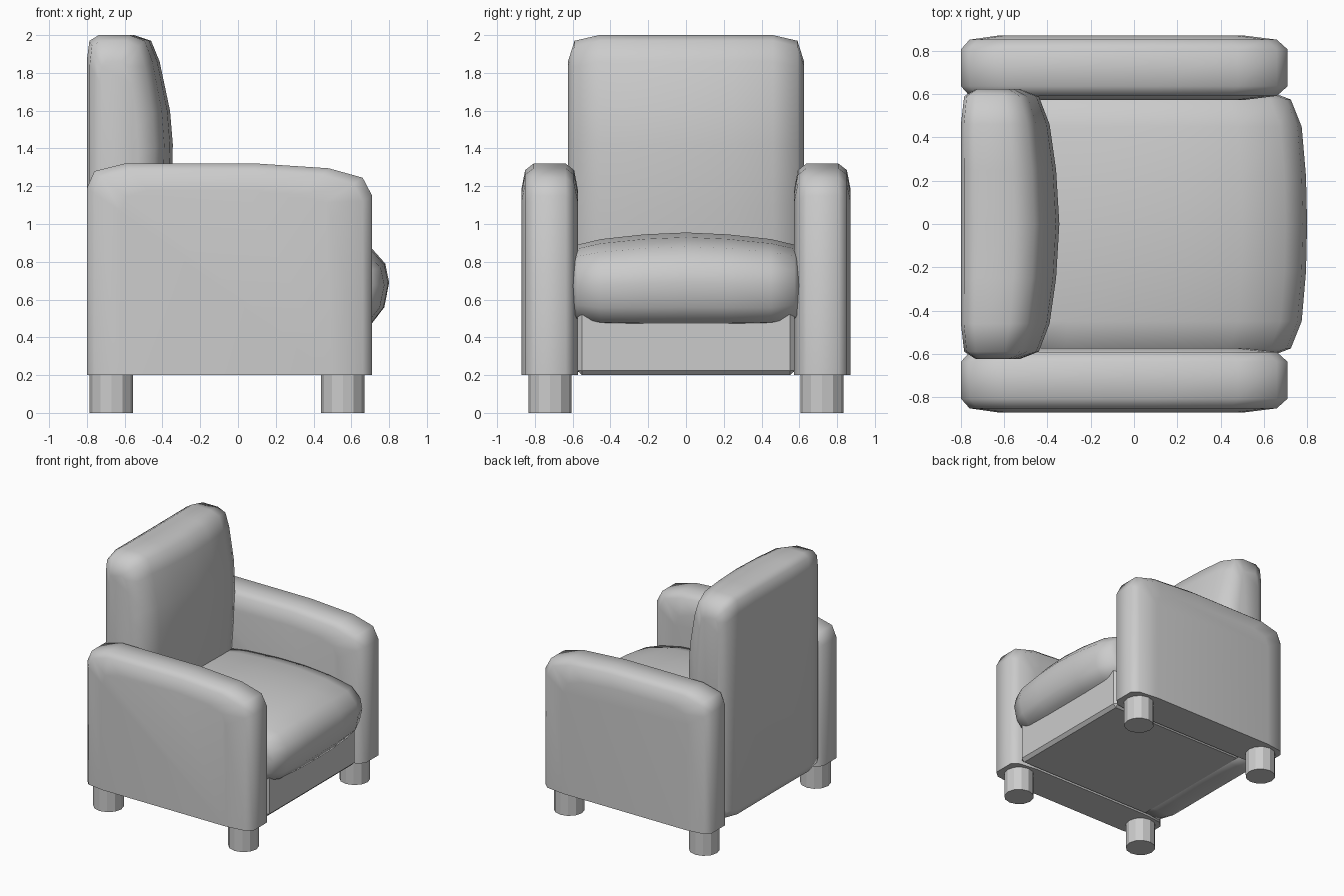
import bpy, bmesh, math
from mathutils import Matrix

cube = bpy.data.objects.get("Cube")
if cube:
    bpy.data.objects.remove(cube, do_unlink=True)

grey = bpy.data.materials.new("grey upholstery")
grey.use_nodes = True
colour = (0.6, 0.6, 0.6, 1)
grey.diffuse_color = colour
grey.node_tree.nodes["Principled BSDF"].inputs["Base Color"].default_value = colour


def finish(name, bm, smooth=60):
    """Turn a bmesh into a named object with the shared material."""
    bmesh.ops.recalc_face_normals(bm, faces=bm.faces)
    mesh = bpy.data.meshes.new(name)
    bm.to_mesh(mesh)
    bm.free()
    mesh.materials.append(grey)
    obj = bpy.data.objects.new(name, mesh)
    bpy.context.collection.objects.link(obj)
    if smooth:
        bpy.ops.object.select_all(action="DESELECT")
        obj.select_set(True)
        bpy.context.view_layer.objects.active = obj
        bpy.ops.object.shade_smooth_by_angle(angle=math.radians(smooth))
    return obj


def padded(name, profile, half_layers, centre=0):
    """Loft an x-z profile along y, fitted to the box (x0, x1, z0, z1) of each
    layer; the layers run from the middle outwards and are mirrored."""
    xs, zs = zip(*profile)
    layers = [(-y, box) for y, box in reversed(half_layers) if y > 0]
    layers += half_layers
    bm = bmesh.new()
    rings = []
    for y, (x0, x1, z0, z1) in layers:
        rings.append([bm.verts.new((
            x0 + (x - min(xs)) / (max(xs) - min(xs)) * (x1 - x0),
            centre + y,
            z0 + (z - min(zs)) / (max(zs) - min(zs)) * (z1 - z0)))
            for x, z in profile])
    n = len(profile)
    for a, b in zip(rings, rings[1:]):
        for i in range(n):
            j = (i + 1) % n
            bm.faces.new((a[i], a[j], b[j], b[i]))
    bm.faces.new(rings[0])
    bm.faces.new(rings[-1])
    return finish(name, bm)


# Armrests: flat underside, gently sloping rounded top
arm_profile = [(-.8, .2), (-.8, 1.19), (-.76, 1.28), (-.6, 1.32), (.1, 1.32),
               (.48, 1.295), (.66, 1.245), (.71, 1.15), (.71, .2)]
arm_layers = [(.085, (-.8, .71, .2, 1.32)),
              (.13, (-.76, .66, .2, 1.285)),
              (.15, (-.62, .5, .2, 1.18))]
for side, name in ((1, "arm_left"), (-1, "arm_right")):
    padded(name, arm_profile, arm_layers, side * .722)

# Backrest: flat behind, bulging in front
back_profile = [(-.8, .27), (-.8, 1.87), (-.785, 1.97), (-.73, 2), (-.55, 2),
                (-.46, 1.97), (-.415, 1.86), (-.36, 1.6), (-.345, 1.42),
                (-.355, 1.1), (-.4, .6), (-.47, .27), (-.55, .2),
                (-.73, .2), (-.785, .22)]
padded("backrest", back_profile, [(0, (-.8, -.345, .2, 2)),
                                  (.25, (-.8, -.36, .2, 2)),
                                  (.46, (-.8, -.39, .2, 2)),
                                  (.59, (-.785, -.44, .22, 1.97)),
                                  (.625, (-.73, -.53, .3, 1.86))])

# Seat cushion: domed top and rounded front
seat_profile = [(-.6, .48), (-.6, .88), (-.3, .935), (0, .955), (.25, .955),
                (.5, .93), (.7, .88), (.78, .79), (.8, .69), (.775, .56),
                (.71, .475), (.5, .46), (-.5, .46)]
padded("seat_cushion", seat_profile, [(0, (-.6, .8, .46, .955)),
                                      (.22, (-.6, .795, .46, .945)),
                                      (.45, (-.6, .775, .465, .92)),
                                      (.575, (-.6, .725, .49, .89)),
                                      (.6, (-.55, .66, .52, .85))])

# Base frame below the seat
bm = bmesh.new()
bmesh.ops.create_cube(bm, size=1, matrix=Matrix.Translation((.035, 0, .375))
                      @ Matrix.Diagonal((1.27, 1.15, .35, 1)))
bmesh.ops.bevel(bm, geom=bm.edges[:], offset=.025, segments=1, affect="EDGES")
finish("base_frame", bm, 0)

# Legs
for x, end in ((-.67, "back"), (.555, "front")):
    for y, side in ((.72, "left"), (-.72, "right")):
        bm = bmesh.new()
        bmesh.ops.create_cone(bm, cap_ends=True, segments=12, radius1=.115,
                              radius2=.115, depth=.22,
                              matrix=Matrix.Translation((x, y, .11)))
        finish(f"leg_{end}_{side}", bm, 0)
